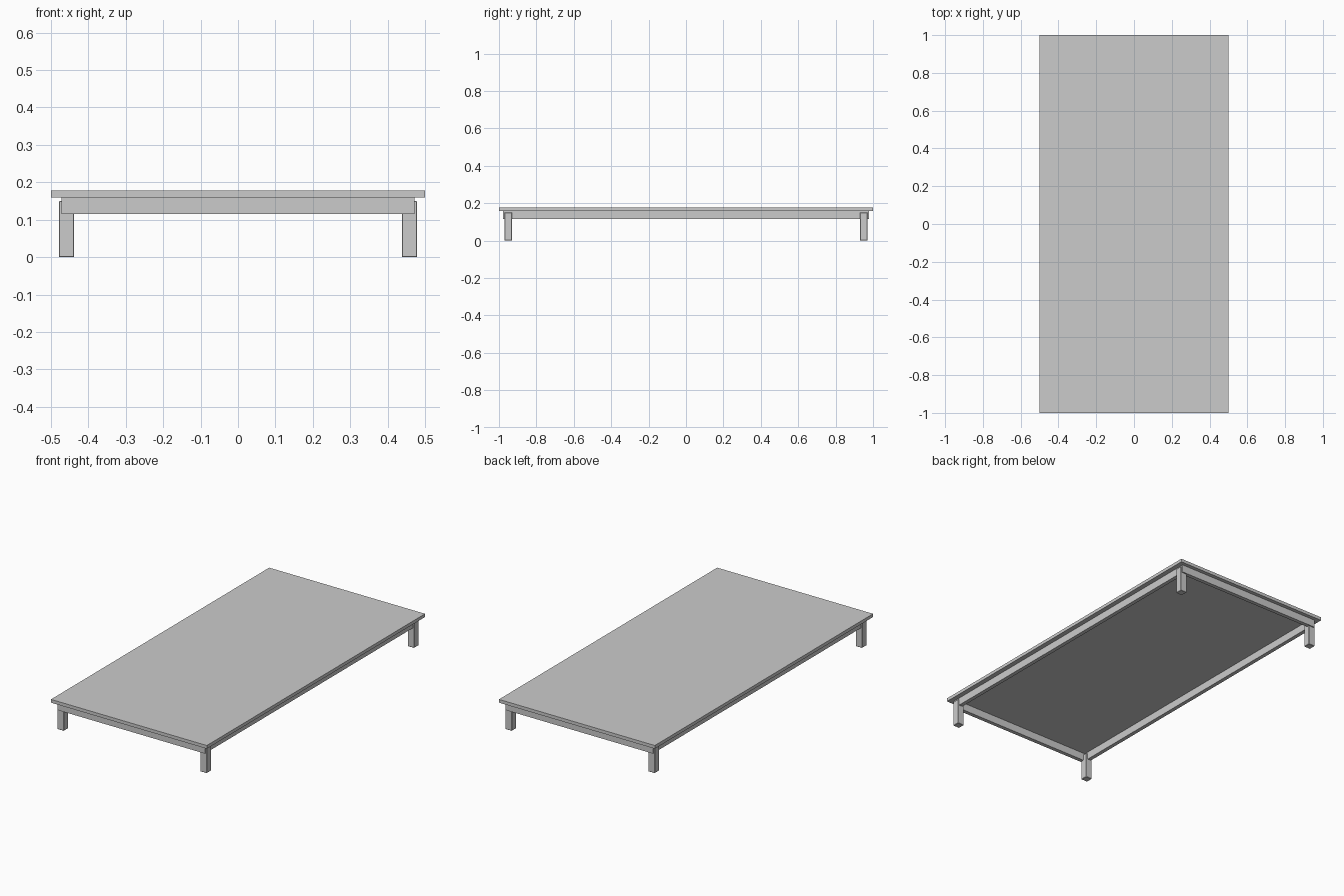
import bpy

cube = bpy.data.objects.get("Cube")
if cube:
    bpy.data.objects.remove(cube, do_unlink=True)

# Plain grey for the whole table
grey = bpy.data.materials.new("plain_grey")
grey.use_nodes = True
colour = (0.6, 0.6, 0.6, 1)
grey.diffuse_color = colour
grey.node_tree.nodes["Principled BSDF"].inputs["Base Color"].default_value = colour


def box(name, low, high, bevel=0):
    """Axis-aligned block between two corners, with optional chamfered edges."""
    centre = [(a + b) / 2 for a, b in zip(low, high)]
    bpy.ops.mesh.primitive_cube_add(size=1, location=centre)
    part = bpy.context.object
    part.name = name
    part.scale = [b - a for a, b in zip(low, high)]
    bpy.ops.object.transform_apply(location=False, rotation=False, scale=True)
    part.data.materials.append(grey)
    if bevel:
        chamfer = part.modifiers.new("chamfer", "BEVEL")
        chamfer.width = bevel
        chamfer.segments = 1
    return part


top_z, under_z, apron_z = 0.178, 0.159, 0.115
apron_x, apron_y, thick = 0.472, 0.978, 0.023

# Table top
box("table_top", (-0.5, -1, under_z), (0.5, 1, top_z))

# Long aprons run the full length, short aprons fit between them
inner_x = apron_x - thick
for side, name in ((1, "left"), (-1, "right")):
    xs = sorted((side * inner_x, side * apron_x))
    box(name + "_apron", (xs[0], -apron_y, apron_z), (xs[1], apron_y, under_z))
for side, name in ((-1, "front"), (1, "back")):
    ys = sorted((side * (apron_y - thick), side * apron_y))
    box(name + "_apron", (-inner_x, ys[0], apron_z), (inner_x, ys[1], under_z))

# Corner legs, standing slightly proud of the long aprons
for sy, end in ((-1, "front"), (1, "back")):
    for sx, side in ((1, "left"), (-1, "right")):
        xs = sorted((sx * 0.438, sx * 0.479))
        ys = sorted((sy * 0.93, sy * 0.971))
        box(f"{end}_{side}_leg", (xs[0], ys[0], 0), (xs[1], ys[1], 0.15), 0.002)
